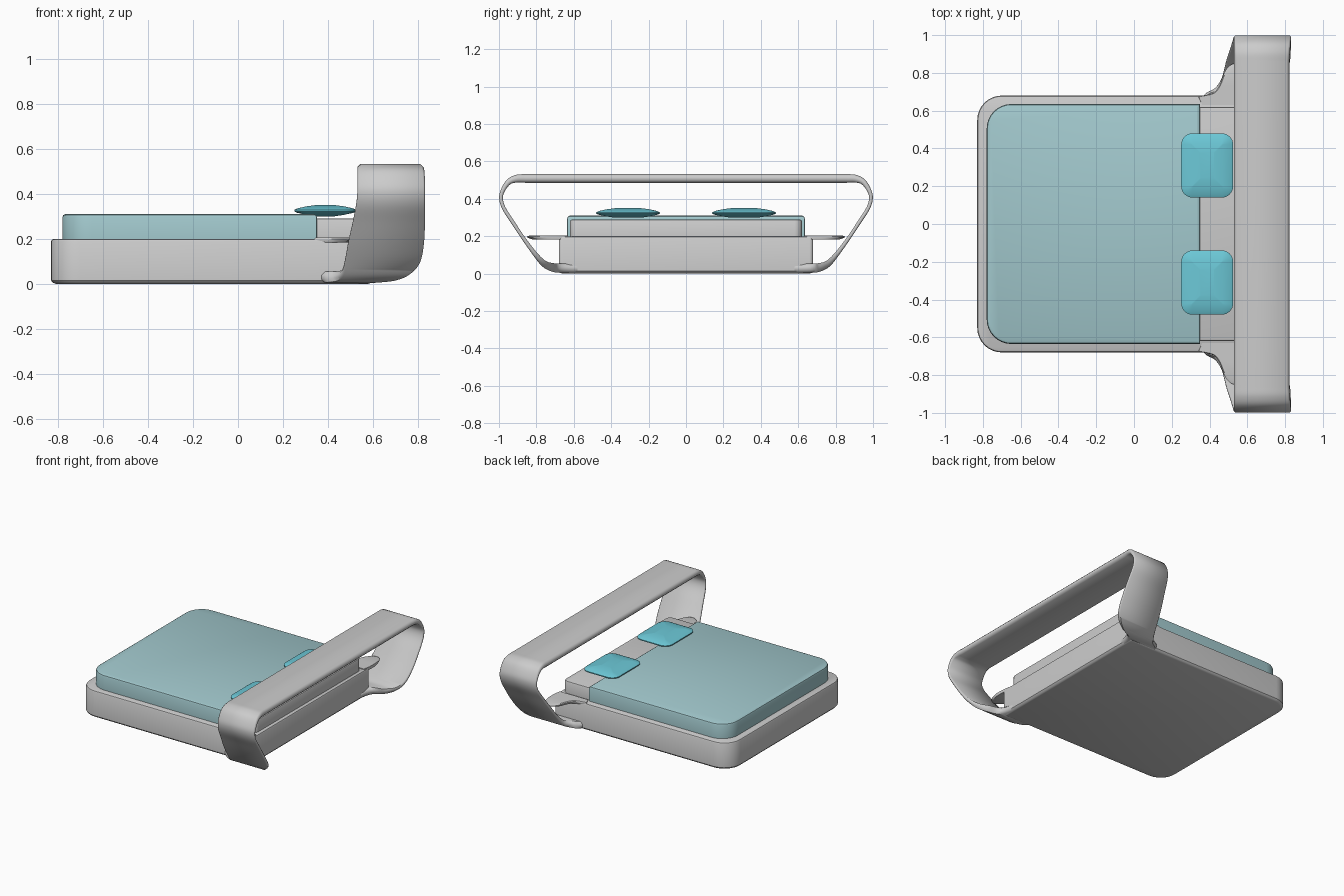
import bpy, bmesh, math
from mathutils import Vector

if "Cube" in bpy.data.objects:
    bpy.data.objects.remove(bpy.data.objects["Cube"])


def material(name, colour):
    m = bpy.data.materials.new(name)
    m.diffuse_color = colour
    m.use_nodes = True
    m.node_tree.nodes["Principled BSDF"].inputs["Base Color"].default_value = m.diffuse_color
    return m


def make(name, verts, faces, mat=None, angle=35):
    mesh = bpy.data.meshes.new(name)
    mesh.from_pydata([tuple(v) for v in verts], [], faces)
    bm = bmesh.new()
    bm.from_mesh(mesh)
    bmesh.ops.recalc_face_normals(bm, faces=bm.faces)
    bm.to_mesh(mesh)
    bm.free()
    ob = bpy.data.objects.new(name, mesh)
    bpy.context.collection.objects.link(ob)
    if mat:
        mesh.materials.append(mat)
    bpy.ops.object.select_all(action='DESELECT')
    ob.select_set(True)
    bpy.context.view_layer.objects.active = ob
    bpy.ops.object.shade_smooth_by_angle(angle=math.radians(angle))
    return ob


def loft(name, rings, mat=None, angle=35):
    """Skin a list of equal closed rings and cap both ends."""
    n = len(rings[0])
    verts = [v for r in rings for v in r]
    faces = [(k * n + i, k * n + (i + 1) % n, (k + 1) * n + (i + 1) % n, (k + 1) * n + i)
             for k in range(len(rings) - 1) for i in range(n)]
    faces += [tuple(range(n)), tuple(range(len(verts) - n, len(verts)))]
    return make(name, verts, faces, mat, angle)


def slab(name, x0, x1, y0, y1, r_left, r_right, layers, mat=None, angle=35, seg=8):
    """Rounded rectangle stacked through (height, inset) layers."""
    rings = []
    for z, d in layers:
        ring = []
        corners = ((x1, y1, -1, -1, r_right, 0), (x0, y1, 1, -1, r_left, 90),
                   (x0, y0, 1, 1, r_left, 180), (x1, y0, -1, 1, r_right, 270))
        for cx, cy, sx, sy, r, a0 in corners:
            r = max(r - d, 0.004)
            for i in range(seg + 1):
                a = math.radians(a0 + 90 * i / seg)
                ring.append((cx + sx * (d + r) + r * math.cos(a),
                             cy + sy * (d + r) + r * math.sin(a), z))
        rings.append(ring)
    return loft(name, rings, mat, angle)


def spline(points, steps=6):
    pts = [Vector(p) for p in points]
    pts = [pts[0]] + pts + [pts[-1]]
    out = []
    for a, b, c, d in zip(pts, pts[1:], pts[2:], pts[3:]):
        for i in range(steps):
            t = i / steps
            out.append(b + 0.5 * t * ((c - a) + t * ((2 * a - 5 * b + 4 * c - d)
                       + t * (3 * (b - c) + d - a))))
    return out + [pts[-1]]


glass = material("pale_teal", (0.36, 0.58, 0.61, 1))
teal = material("teal", (0.15, 0.58, 0.68, 1))

# Tray, raised inner block and cover
slab("base_tray", -0.83, 0.60, -0.68, 0.68, 0.13, 0.02,
     [(0, 0.02), (0.005, 0.008), (0.015, 0), (0.188, 0), (0.196, 0.004), (0.2, 0.012)])
slab("inner_block", -0.765, 0.575, -0.62, 0.62, 0.12, 0.04,
     [(0.195, 0), (0.28, 0), (0.287, 0.004), (0.29, 0.012)])
slab("cover", -0.78, 0.35, -0.635, 0.635, 0.13, 0.004,
     [(0.2, 0), (0.295, 0), (0.305, 0.004), (0.31, 0.014)], glass)

# Two cushion-shaped buttons
for side, label in ((1, "back"), (-1, "front")):
    y = 0.31 * side
    slab("button_" + label, 0.25, 0.525, y - 0.17, y + 0.17, 0.06, 0.06,
         [(0.299, 0.10), (0.306, 0.055), (0.315, 0.014), (0.321, 0), (0.328, 0),
          (0.335, 0.014), (0.344, 0.055), (0.350, 0.10)], teal, 50)

# Strap handle: outer line y, z, then thickness and x limits along it
half = [(0.58, 0.003, 0.05, 0.36, 0.60), (0.68, 0.005, 0.05, 0.37, 0.63),
        (0.725, 0.014, 0.045, 0.43, 0.71), (0.77, 0.04, 0.035, 0.46, 0.77),
        (0.815, 0.095, 0.025, 0.475, 0.81), (0.875, 0.18, 0.02, 0.49, 0.826),
        (0.935, 0.27, 0.02, 0.51, 0.83), (0.985, 0.35, 0.02, 0.525, 0.83),
        (0.999, 0.41, 0.02, 0.53, 0.83), (0.985, 0.46, 0.024, 0.53, 0.83),
        (0.955, 0.505, 0.032, 0.53, 0.828), (0.91, 0.528, 0.042, 0.53, 0.825),
        (0.86, 0.532, 0.046, 0.53, 0.822)]
path = spline(half)
path += [Vector((-p[0],) + tuple(p[1:])) for p in reversed(path)]
rings = []
for i, (y, z, t, x0, x1) in enumerate(path):
    a, b = path[max(i - 1, 0)], path[min(i + 1, len(path) - 1)]
    ty, tz = b[0] - a[0], b[1] - a[1]
    length = math.hypot(ty, tz)
    ny, nz = -tz / length, ty / length
    c = t * 0.3
    section = [(x0 + c, 0), (x1 - c, 0), (x1, c), (x1, t - c),
               (x1 - c, t), (x0 + c, t), (x0, t - c), (x0, c)]
    rings.append([(x, y + ny * d, z + nz * d) for x, d in section])
loft("strap_handle", rings, None, 50)

# Thin wings of the tray rim beside the strap
edge = spline([(0.34, 0.675), (0.42, 0.695), (0.455, 0.74), (0.485, 0.815), (0.53, 0.85),
               (0.575, 0.835), (0.60, 0.77), (0.60, 0.68)], 4)
for side, label in ((1, "back"), (-1, "front")):
    rings = []
    for z, inset in ((0.183, 0.03), (0.192, 0.004), (0.199, 0), (0.205, 0.02)):
        ring = [(0.53 + (x - 0.53) * (1 - inset), side * (y - inset * max(0, y - 0.66) / 0.19), z)
                for x, y in edge]
        rings.append(ring + [(0.59, side * 0.63, z), (0.36, side * 0.63, z)])
    loft("rim_wing_" + label, rings)
